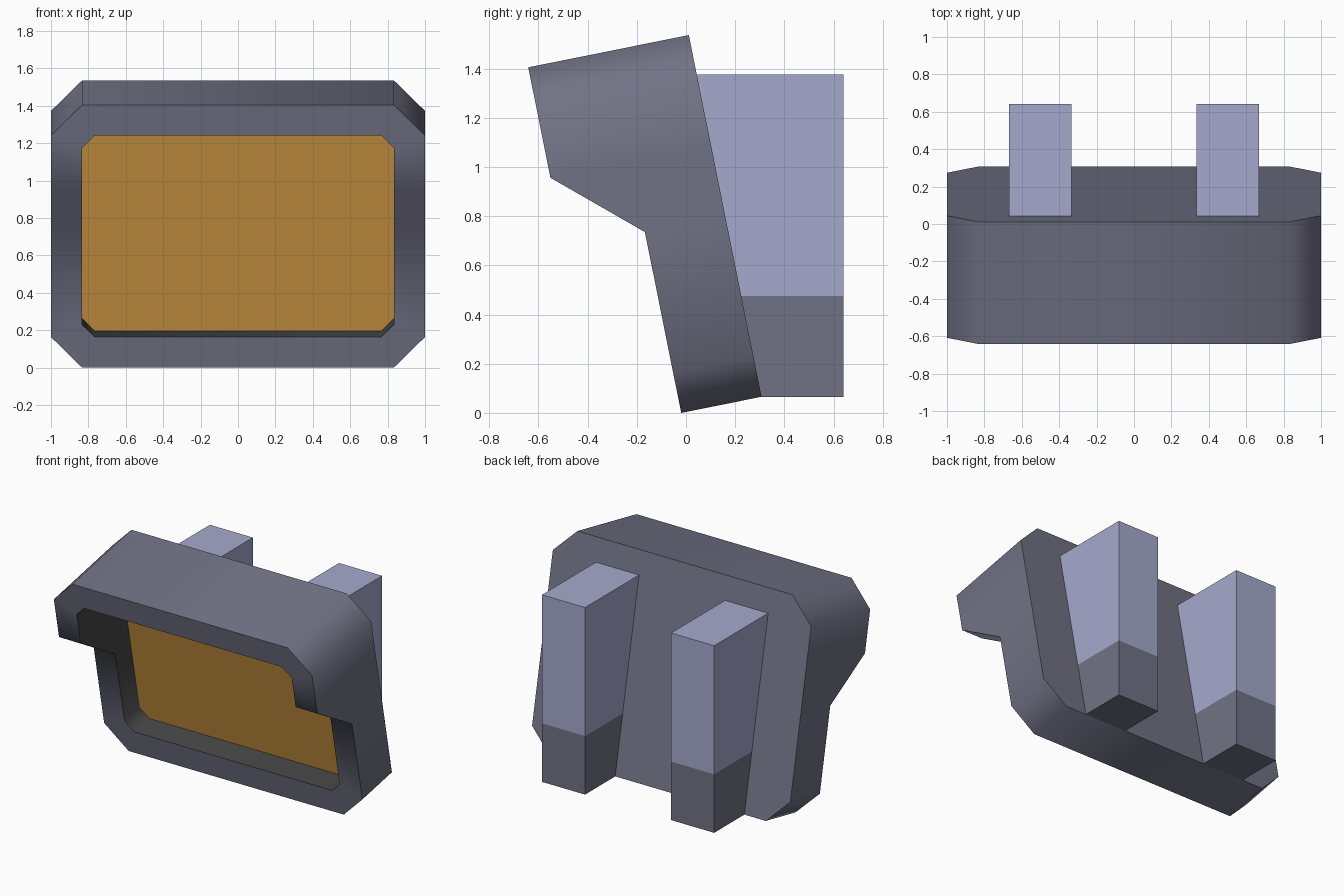
import bpy, bmesh, math

if "Cube" in bpy.data.objects:
    bpy.data.objects.remove(bpy.data.objects["Cube"])

TILT = math.radians(11.36)
S, C = math.sin(TILT), math.cos(TILT)
Y0, Z0 = 0.307, 0.0655          # lower back edge of the housing


def material(name, rgb):
    m = bpy.data.materials.new(name)
    m.diffuse_color = (*rgb, 1)
    m.use_nodes = True
    m.node_tree.nodes["Principled BSDF"].inputs["Base Color"].default_value = m.diffuse_color
    return m


GREY = material("slate_grey", (0.165, 0.171, 0.235))
DARK = material("dark_recess", (0.06, 0.06, 0.06))
AMBER = material("amber_panel", (0.578, 0.287, 0.051))
LILAC = material("pale_lilac", (0.376, 0.402, 0.610))


def tilted(x, u, n):
    """x across, u up the leaning back plane, n forward from it."""
    return (x, Y0 - S * u - C * n, Z0 + C * u - S * n)


def front_depth(u):
    """Thin lower part, sloped step, deep hood."""
    t = min(max((u - 0.75) / (1.042 - 0.75), 0), 1)
    return 0.333 + t * 0.333


def outline(w, lo, hi, c):
    """Chamfered rectangle with extra points where the sides step."""
    half = [(w - c, lo), (w, lo + c), (w, 0.75), (w, 1.042), (w, hi - c), (w - c, hi)]
    return half + [(-x, u) for x, u in reversed(half)]


def finish(name, bm, mats):
    bmesh.ops.recalc_face_normals(bm, faces=bm.faces)
    me = bpy.data.meshes.new(name)
    bm.to_mesh(me)
    bm.free()
    for m in mats:
        me.materials.append(m)
    ob = bpy.data.objects.new(name, me)
    bpy.context.collection.objects.link(ob)
    return ob


# Housing: chamfered shell with a hood and a recessed panel
bm = bmesh.new()
outer, inner = outline(1, 0, 1.5, 0.167), outline(0.833, 0.167, 1.333, 0.067)
rings = [
    [bm.verts.new(tilted(x, u, 0)) for x, u in outer],
    [bm.verts.new(tilted(x, u, front_depth(u))) for x, u in outer],
    [bm.verts.new(tilted(x, u, front_depth(u))) for x, u in inner],
    [bm.verts.new(tilted(x, u, 0.167)) for x, u in inner],
]
for a, b, mat in zip(rings, rings[1:], (0, 0, 1)):
    for i in range(len(a)):
        j = (i + 1) % len(a)
        bm.faces.new((a[i], a[j], b[j], b[i])).material_index = mat
bm.faces.new(rings[0])
bm.faces.new(rings[3]).material_index = 2
housing = finish("housing", bm, (GREY, DARK, AMBER))
bpy.context.view_layer.objects.active = housing
housing.select_set(True)
bpy.ops.object.shade_smooth_by_angle(angle=math.radians(50))

# Two back supports, each with a darker foot
for side, label in ((-1, "left"), (1, "right")):
    bm = bmesh.new()
    levels = []
    for z in (Z0, 0.475, 1.375):
        y = Y0 - (z - Z0) * S / C - 0.01
        levels.append([bm.verts.new((side * px, py, z)) for px, py in
                       ((0.333, y), (0.667, y), (0.667, 0.641), (0.333, 0.641))])
    for k in range(2):
        a, b = levels[k], levels[k + 1]
        for i in range(4):
            j = (i + 1) % 4
            bm.faces.new((a[i], a[j], b[j], b[i])).material_index = k
    bm.faces.new(levels[0])
    bm.faces.new(levels[2]).material_index = 1
    finish("back_support_" + label, bm, (GREY, LILAC))
